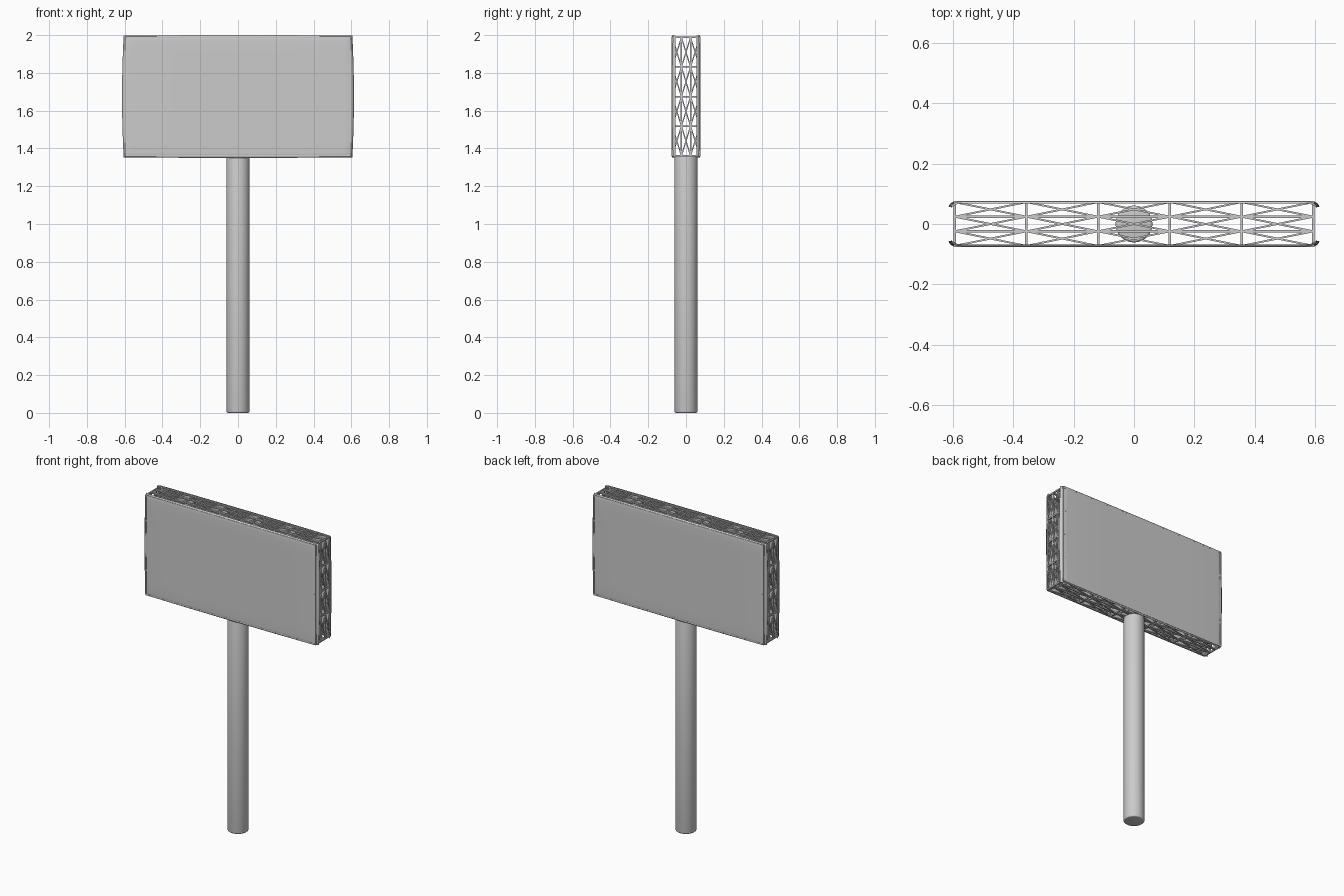
import bpy, bmesh, math
from mathutils import Vector, Matrix

if "Cube" in bpy.data.objects:
    bpy.data.objects.remove(bpy.data.objects["Cube"])


def finish(name, bm, smooth=None):
    mesh = bpy.data.meshes.new(name)
    bm.to_mesh(mesh)
    bm.free()
    ob = bpy.data.objects.new(name, mesh)
    bpy.context.collection.objects.link(ob)
    if smooth:
        bpy.ops.object.select_all(action='DESELECT')
        ob.select_set(True)
        bpy.context.view_layer.objects.active = ob
        bpy.ops.object.shade_smooth_by_angle(angle=math.radians(smooth))
    return ob


# Pole: round post with softened rims
bm = bmesh.new()
bmesh.ops.create_cone(bm, cap_ends=True, segments=40, radius1=0.061, radius2=0.061,
                      depth=1.36, matrix=Matrix.Translation((0, 0, 0.68)))
rims = [e for e in bm.edges if abs(e.verts[0].co.z - e.verts[1].co.z) < 1e-5]
bmesh.ops.bevel(bm, geom=rims, offset=0.008, segments=3, affect='EDGES', profile=0.5)
finish("pole", bm, 40)

# Display panels: thin sheets, sides curled back, top and bottom slightly rolled
X_PROFILE = [(0.30, 0), (0.57, 0), (0.588, 0.001), (0.600, 0.004), (0.608, 0.009),
             (0.612, 0.015), (0.614, 0.021)]
Z_PROFILE = [(0.08, 0), (0.16, 0), (0.24, 0), (0.30, 0), (0.315, 0.001),
             (0.322, 0.004), (0.325, 0.009)]


def mirrored(profile):
    return [(-a, d) for a, d in reversed(profile)] + [(0, 0)] + profile


def panel(name, side):
    bm = bmesh.new()
    rows = []
    for z, dz in mirrored(Z_PROFILE):
        bulge = 1 - 0.014 * (z / 0.325) ** 2
        rows.append([bm.verts.new((x * bulge * -side,
                                   side * (0.077 - min(dx + dz, 0.022)),
                                   1.675 + z * (1 - 0.008 * (x / 0.614) ** 2)))
                     for x, dx in mirrored(X_PROFILE)])
    for a, b in zip(rows, rows[1:]):
        for i in range(len(a) - 1):
            bm.faces.new((a[i], a[i + 1], b[i + 1], b[i]))
    finish(name, bm, 60)


panel("front_panel", -1)
panel("back_panel", 1)

# Lattice frame: square bars on the grid of a box, cross-braced in every cell
LOW = Vector((-0.594, -0.0725, 1.361))
HIGH = Vector((0.594, 0.0725, 1.988))
CELLS = (5, 3, 4)


def node(p):
    return Vector([LOW[i] + (HIGH[i] - LOW[i]) * p[i] / CELLS[i] for i in range(3)])


def bar(bm, a, b, width):
    d = b - a
    m = (Matrix.Translation((a + b) / 2) @ d.to_track_quat('Z', 'Y').to_matrix().to_4x4()
         @ Matrix.Diagonal((width, width, d.length, 1)))
    bmesh.ops.create_cube(bm, size=1, matrix=m)


straight, braces = set(), set()
for axis in range(3):
    u, v = [i for i in range(3) if i != axis]
    for level in (0, CELLS[axis]):
        for i in range(CELLS[u]):
            for j in range(CELLS[v]):
                c = []
                for du, dv in ((0, 0), (1, 0), (1, 1), (0, 1)):
                    p = [0, 0, 0]
                    p[axis], p[u], p[v] = level, i + du, j + dv
                    c.append(tuple(p))
                for k in range(4):
                    straight.add(tuple(sorted((c[k], c[(k + 1) % 4]))))
                braces.update([(c[0], c[2]), (c[1], c[3])])

bm = bmesh.new()
for a, b in sorted(straight):
    bar(bm, node(a), node(b), 0.008)
for a, b in sorted(braces):
    bar(bm, node(a), node(b), 0.006)
finish("lattice_frame", bm)
